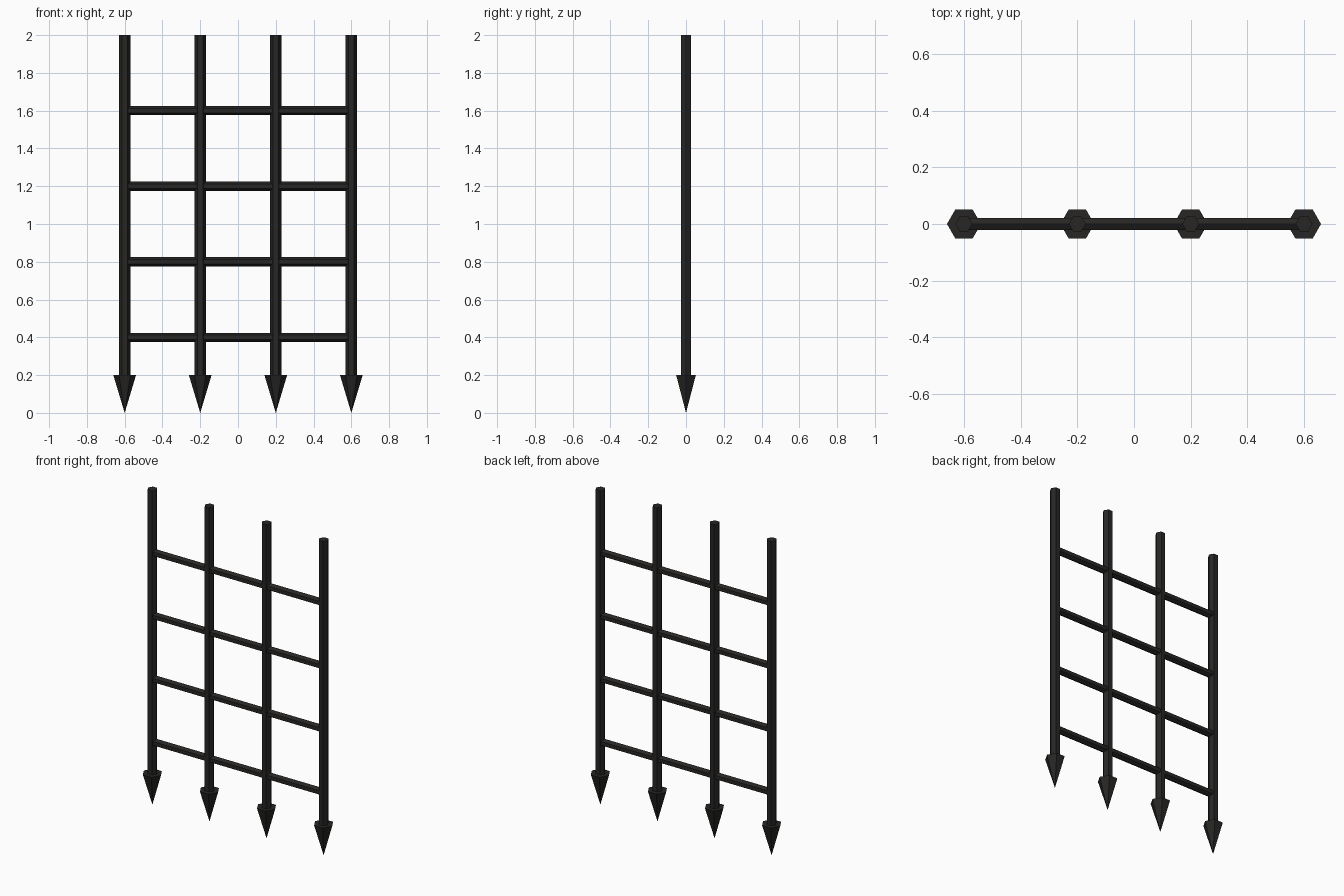
import bpy, bmesh
from math import cos, sin, pi
from mathutils import Vector

if "Cube" in bpy.data.objects:
    bpy.data.objects.remove(bpy.data.objects["Cube"])

iron = bpy.data.materials.new("dark_iron")
iron.diffuse_color = (0.02, 0.019, 0.018, 1)
iron.use_nodes = True
iron.node_tree.nodes["Principled BSDF"].inputs["Base Color"].default_value = iron.diffuse_color


def hex_bar(name, start, end, radius, corner, pointed=False):
    """Six-sided bar between two points; `corner` is the direction of one edge."""
    a, b, u = Vector(start), Vector(end), Vector(corner)
    v = (b - a).normalized().cross(u)
    offsets = [(u * cos(i * pi / 3) + v * sin(i * pi / 3)) * radius for i in range(6)]
    bm = bmesh.new()
    ring = [bm.verts.new(a + o) for o in offsets]
    bm.faces.new(ring)
    if pointed:
        tip = bm.verts.new(b)
        for i in range(6):
            bm.faces.new((ring[i], ring[(i + 1) % 6], tip))
    else:
        far = [bm.verts.new(b + o) for o in offsets]
        bm.faces.new(far)
        for i in range(6):
            j = (i + 1) % 6
            bm.faces.new((ring[i], ring[j], far[j], far[i]))
    bmesh.ops.recalc_face_normals(bm, faces=bm.faces)
    mesh = bpy.data.meshes.new(name)
    bm.to_mesh(mesh)
    bm.free()
    mesh.materials.append(iron)
    bpy.context.collection.objects.link(bpy.data.objects.new(name, mesh))


# Upright bars, each ending in a downward spike
for i, x in enumerate((-0.6, -0.2, 0.2, 0.6), 1):
    hex_bar(f"upright_bar_{i}", (x, 0, 0.2), (x, 0, 2), 0.03, (1, 0, 0))
    hex_bar(f"spike_{i}", (x, 0, 0.2), (x, 0, 0), 0.06, (1, 0, 0), pointed=True)

# Cross bars
for i, z in enumerate((0.4, 0.8, 1.2, 1.6), 1):
    hex_bar(f"cross_bar_{i}", (-0.6, 0, z), (0.6, 0, z), 0.024, (0, 0, 1))
